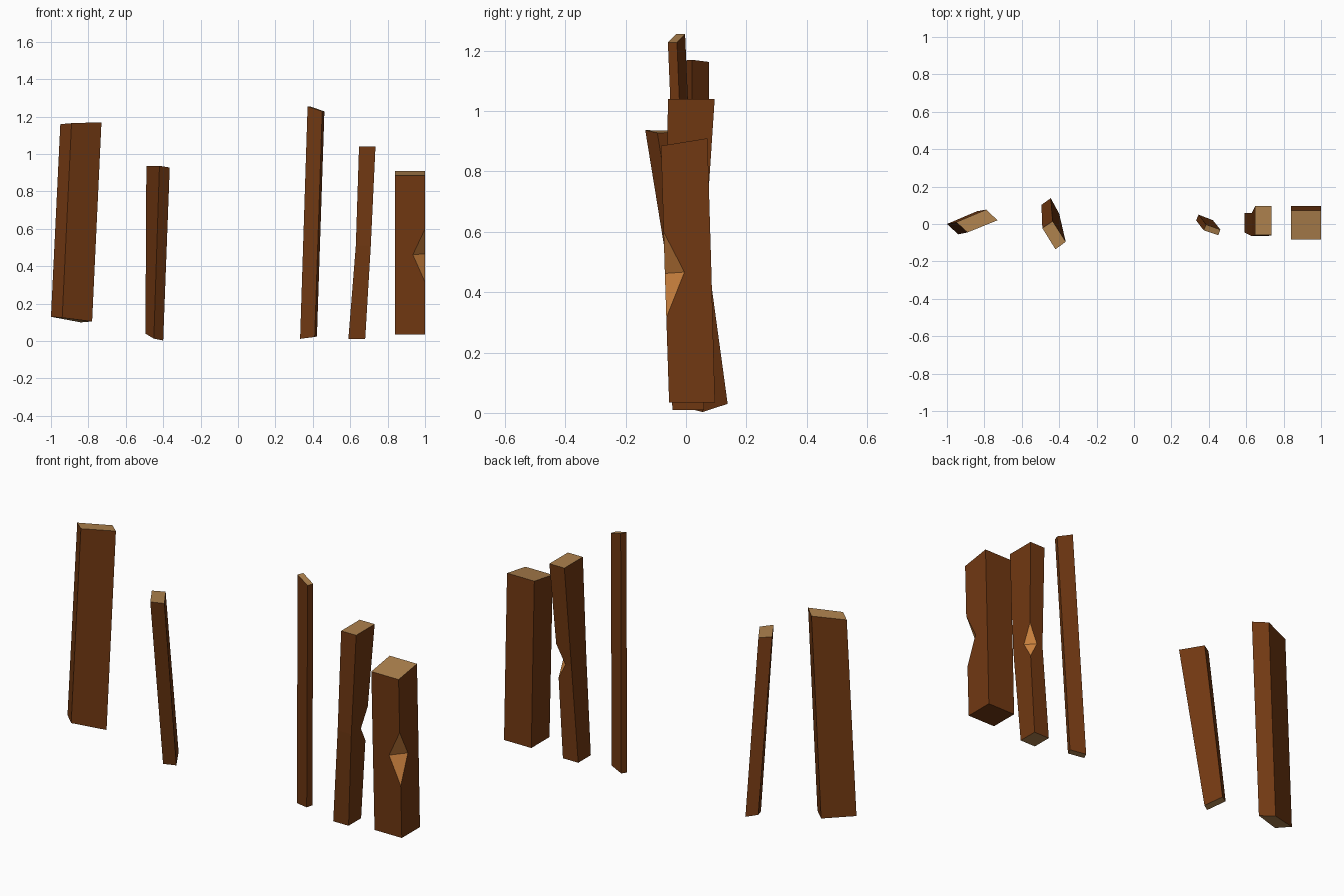
import bpy, bmesh
from mathutils import Vector

if "Cube" in bpy.data.objects:
    bpy.data.objects.remove(bpy.data.objects["Cube"])


def material(name, rgb):
    m = bpy.data.materials.new(name)
    m.diffuse_color = (*rgb, 1)
    m.use_nodes = True
    m.node_tree.nodes["Principled BSDF"].inputs["Base Color"].default_value = m.diffuse_color
    return m


BARK, END, CHIP = 0, 1, 2
MATS = [material("brown wood", (0.165, 0.040, 0.006)),
        material("tan end grain", (0.42, 0.22, 0.075)),
        material("orange chipped wood", (0.62, 0.23, 0.05))]


def plank(name, rings, notch=None, bottom_mat=END):
    """Four-cornered rings from bottom to top; notch = (corner, depth, low z, high z)
    chips one long edge, with its deepest line on the middle ring."""
    bm = bmesh.new()
    rings = [[Vector(p) for p in r] for r in rings]
    vs = [[bm.verts.new(p) for p in r] for r in (rings if not notch else [rings[0], rings[-1]])]
    if notch:
        k, depth, zlo, zhi = notch
        bot, mid, top = rings
        mv = [None if i == k else bm.verts.new(p) for i, p in enumerate(mid)]
        prev_apex, next_apex = [
            bm.verts.new(mid[k] + (mid[j % 4] - mid[k]).normalized() * depth) for j in (k - 1, k + 1)]

        def on_edge(a, b, z):
            return bm.verts.new(a.lerp(b, (z - a.z) / (b.z - a.z)))
        low, high = on_edge(bot[k], mid[k], zlo), on_edge(mid[k], top[k], zhi)
        # side faces, running around the chipped edge
        for end, chip in ((vs[0], low), (vs[1], high)):
            for i in range(4):
                j = (i + 1) % 4
                loop = [end[i], end[j]]
                loop += [chip, prev_apex] if j == k else [mv[j]]
                loop += [next_apex, chip] if i == k else [mv[i]]
                bm.faces.new(loop).material_index = BARK
            bm.faces.new((chip, prev_apex, next_apex)).material_index = CHIP
    else:
        for a, b in zip(vs, vs[1:]):
            for i in range(4):
                j = (i + 1) % 4
                bm.faces.new((a[i], a[j], b[j], b[i])).material_index = BARK
    bm.faces.new(vs[0]).material_index = bottom_mat
    bm.faces.new(vs[-1]).material_index = END
    bmesh.ops.recalc_face_normals(bm, faces=bm.faces)
    me = bpy.data.meshes.new(name)
    bm.to_mesh(me)
    bm.free()
    for m in MATS:
        me.materials.append(m)
    ob = bpy.data.objects.new(name, me)
    bpy.context.collection.objects.link(ob)


def box_ring(x0, x1, y0, y1, z_front, z_back):
    return [(x0, y0, z_front), (x1, y0, z_front), (x1, y1, z_back), (x0, y1, z_back)]


# wide plank on the far left
plank("wide_plank", [
    [(-1, 0, .13), (-.94, -.055, .125), (-.78, .013, .105), (-.84, .068, .10)],
    [(-.95, .01, 1.16), (-.89, -.045, 1.165), (-.73, .02, 1.17), (-.79, .077, 1.163)]])

# leaning plank
plank("leaning_plank", [
    [(-.495, .102, .04), (-.45, .015, .013), (-.40, .055, .003), (-.445, .138, .03)],
    [(-.49, -.022, .935), (-.42, -.135, .937), (-.365, -.095, .928), (-.435, .015, .93)]])

# tall thin plank
plank("thin_plank", [
    [(.332, .02, .012), (.41, -.01, .022), (.422, .02, .025), (.345, .05, .015)],
    [(.372, -.033, 1.255), (.45, -.06, 1.228), (.462, -.03, 1.228), (.385, -.003, 1.255)]])

# bent post, chipped on the back right edge
plank("bent_post", [
    box_ring(.59, .68, -.045, .06, .01, .01),
    box_ring(.63, .71, -.065, .06, .51, .51),
    box_ring(.647, .735, -.06, .095, 1.04, 1.04)], notch=(2, .045, .43, .61))

# thick post, chipped on the front right edge
plank("thick_post", [
    box_ring(.84, 1, -.056, .096, .035, .035),
    box_ring(.84, 1, -.07, .084, .462, .473),
    box_ring(.84, 1, -.083, .071, .885, .91)], notch=(1, .065, .315, .60), bottom_mat=BARK)
